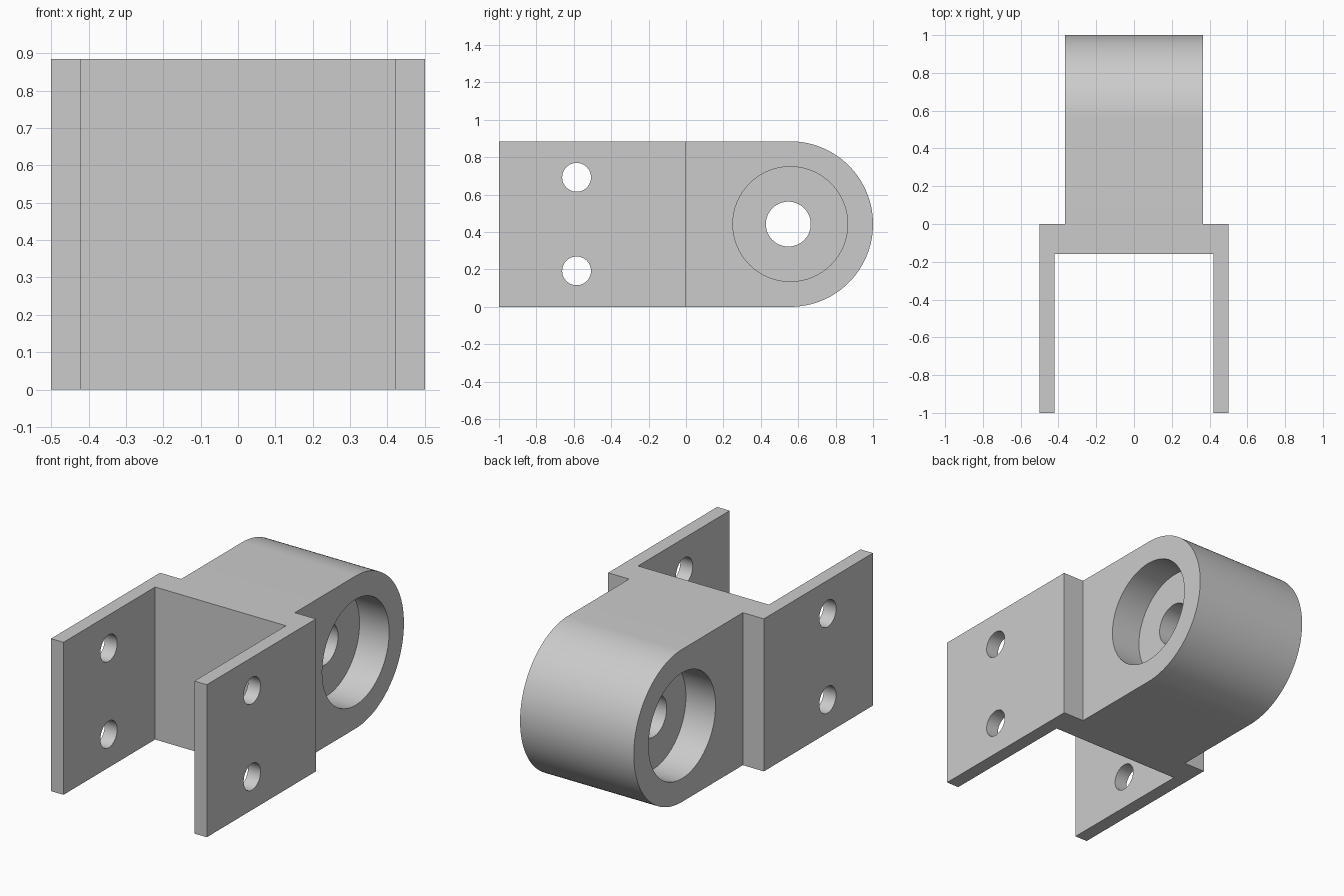
import bpy, bmesh, math
from mathutils import Matrix, Vector

if "Cube" in bpy.data.objects:
    bpy.data.objects.remove(bpy.data.objects["Cube"], do_unlink=True)

HEIGHT = 0.885
MID_Z = HEIGHT / 2
HALF_W, HALF_LUG, WALL = 0.5, 0.365, 0.08
WEB = 0.16
BORE_DEPTH = 0.19

grey = bpy.data.materials.new("plain_grey")
grey.use_nodes = True
colour = (0.6, 0.6, 0.6, 1)
grey.diffuse_color = colour
grey.node_tree.nodes["Principled BSDF"].inputs["Base Color"].default_value = colour


def extrude(name, points, direction):
    """Solid made by sweeping a flat outline along a direction."""
    bm = bmesh.new()
    face = bm.faces.new([bm.verts.new(p) for p in points])
    swept = bmesh.ops.extrude_face_region(bm, geom=[face])["geom"]
    verts = [v for v in swept if isinstance(v, bmesh.types.BMVert)]
    bmesh.ops.translate(bm, verts=verts, vec=Vector(direction))
    bmesh.ops.recalc_face_normals(bm, faces=bm.faces)
    mesh = bpy.data.meshes.new(name)
    bm.to_mesh(mesh)
    bm.free()
    mesh.materials.append(grey)
    obj = bpy.data.objects.new(name, mesh)
    bpy.context.collection.objects.link(obj)
    return obj


def cylinder_x(name, x0, x1, y, z, radius, sides=64):
    """Cylinder lying along the x axis."""
    ring = [(x0, y + radius * math.cos(a), z + radius * math.sin(a))
            for a in (math.tau * i / sides for i in range(sides))]
    return extrude(name, ring, (x1 - x0, 0, 0))


# Fork: two side plates joined by a web, drawn in plan
inner = HALF_W - WALL
half_plan = [(HALF_W, 0), (HALF_W, -1), (inner, -1), (inner, -WEB)]
plan = half_plan + [(-x, y) for x, y in reversed(half_plan)]
bracket = extrude("clevis_bracket", [(x, y, 0) for x, y in plan], (0, 0, HEIGHT))

# Lug: block with a half-round end, drawn from the side
centre_y = 1 - MID_Z
arc = [-math.pi / 2 + math.pi * i / 64 for i in range(65)]
side = [(-WEB / 2, HEIGHT), (-WEB / 2, 0)]
side += [(centre_y + MID_Z * math.cos(a), MID_Z + MID_Z * math.sin(a)) for a in arc]
lug = extrude("pivot_lug", [(-HALF_LUG, y, z) for y, z in side], (2 * HALF_LUG, 0, 0))

# Cutters: pivot hole, a counterbore on each side, plate holes
cutters = [cylinder_x("pivot_hole_cutter", -0.6, 0.6, 0.547, MID_Z, 0.12)]
for s in (-1, 1):
    cutters.append(cylinder_x("counterbore_cutter", s * (HALF_LUG - BORE_DEPTH), s * 0.6,
                              centre_y, MID_Z, 0.307))
    cutters.append(cylinder_x("plate_hole_cutter", -0.6, 0.6, -0.585, MID_Z + s * 0.25, 0.077, 48))

# Combine into one solid
for tool in [lug] + cutters:
    mod = bracket.modifiers.new(tool.name, "BOOLEAN")
    mod.operation = "UNION" if tool is lug else "DIFFERENCE"
    mod.solver = "EXACT"
    mod.object = tool
    tool.hide_render = True
bpy.context.view_layer.update()
solid = bpy.data.meshes.new_from_object(
    bracket.evaluated_get(bpy.context.evaluated_depsgraph_get()))
bracket.modifiers.clear()
bracket.data = solid
for tool in [lug] + cutters:
    bpy.data.objects.remove(tool, do_unlink=True)

# Smooth the round surfaces, keep the edges sharp
bpy.ops.object.select_all(action="DESELECT")
bracket.select_set(True)
bpy.context.view_layer.objects.active = bracket
bpy.ops.object.shade_smooth_by_angle(angle=math.radians(30))
